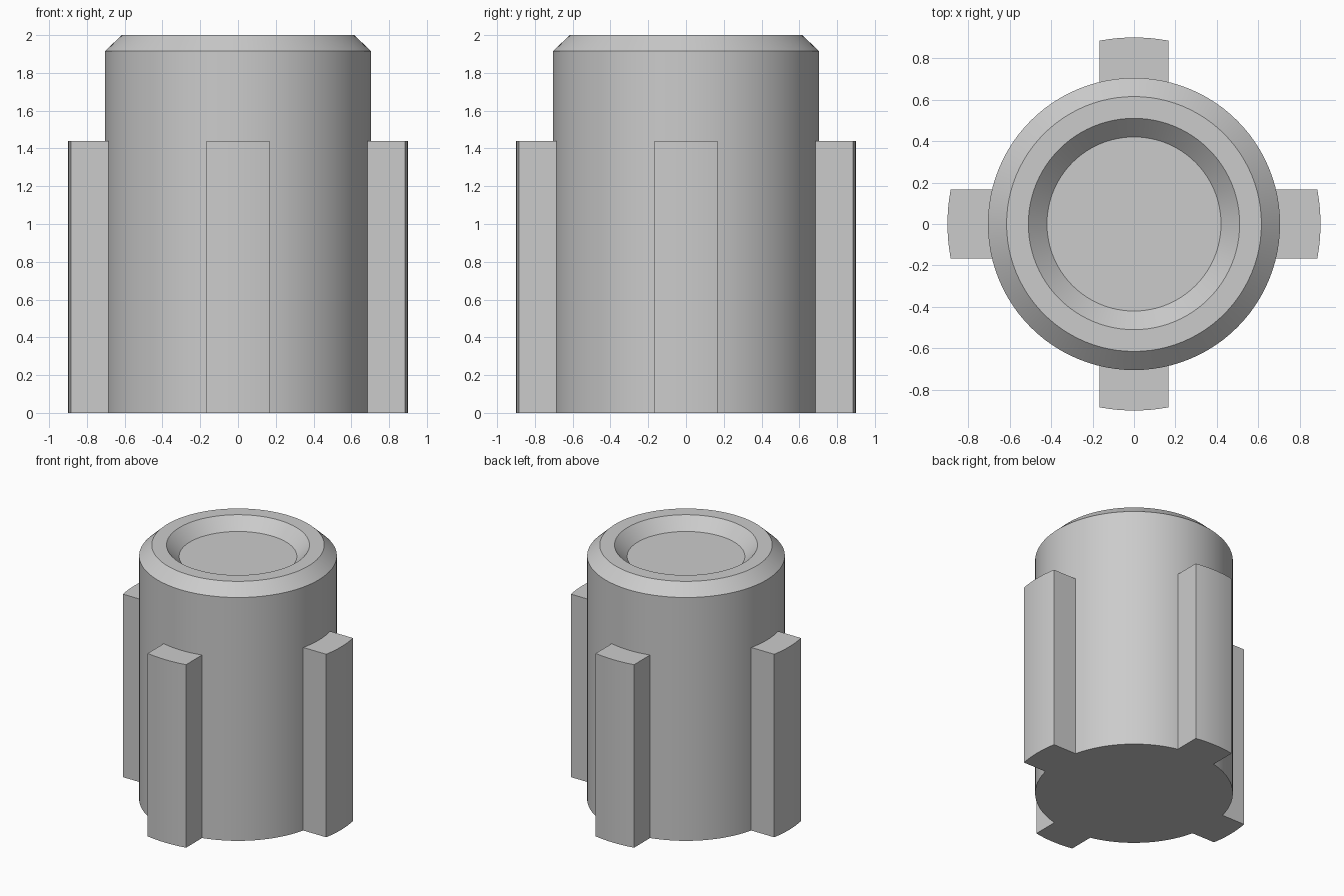
import bpy, bmesh
from math import cos, sin, pi, asin, radians

cube = bpy.data.objects.get("Cube")
if cube:
    bpy.data.objects.remove(cube, do_unlink=True)

SEGMENTS = 96
BODY_R, FIN_R = 0.705, 0.9
FIN_HALF_WIDTH, FIN_HEIGHT = 0.167, 1.44

grey = bpy.data.materials.new("plain grey")
grey.use_nodes = True
colour = (0.6, 0.6, 0.6, 1)
grey.diffuse_color = colour
grey.node_tree.nodes["Principled BSDF"].inputs["Base Color"].default_value = colour


def finish(name, bm):
    """Turn a bmesh into a grey object, smooth with sharp edges."""
    bmesh.ops.recalc_face_normals(bm, faces=bm.faces)
    mesh = bpy.data.meshes.new(name)
    bm.to_mesh(mesh)
    bm.free()
    mesh.materials.append(grey)
    obj = bpy.data.objects.new(name, mesh)
    bpy.context.collection.objects.link(obj)
    bpy.ops.object.select_all(action='DESELECT')
    obj.select_set(True)
    bpy.context.view_layer.objects.active = obj
    bpy.ops.object.shade_smooth_by_angle(angle=radians(30))
    return obj


# Round body: turned profile with chamfered rim and shallow dished top
profile = [(BODY_R, 0), (BODY_R, 1.915), (0.615, 2), (0.51, 2), (0.42, 1.91)]
bm = bmesh.new()
rings = []
for r, z in profile:
    angles = [2 * pi * i / SEGMENTS for i in range(SEGMENTS)]
    rings.append([bm.verts.new((r * cos(a), r * sin(a), z)) for a in angles])
for low, high in zip(rings, rings[1:]):
    for i in range(SEGMENTS):
        j = (i + 1) % SEGMENTS
        bm.faces.new((low[i], low[j], high[j], high[i]))
bm.faces.new(rings[0][::-1])
bm.faces.new(rings[-1])
finish("body", bm)


def arc(radius, steps=8):
    """Points across the fin width, following a circle about the axis."""
    half = asin(FIN_HALF_WIDTH / radius)
    turns = [half * (2 * i / steps - 1) for i in range(steps + 1)]
    return [(radius * cos(a), radius * sin(a)) for a in turns]


# Four upright fins with rounded outer faces
for index, side in enumerate(("left", "back", "right", "front")):
    bm = bmesh.new()
    outline = arc(FIN_R) + arc(BODY_R - 0.01)[::-1]
    base = bm.faces.new([bm.verts.new((x, y, 0)) for x, y in outline])
    extruded = bmesh.ops.extrude_face_region(bm, geom=[base], use_keep_orig=True)
    top = [v for v in extruded["geom"] if isinstance(v, bmesh.types.BMVert)]
    bmesh.ops.translate(bm, verts=top, vec=(0, 0, FIN_HEIGHT))
    fin = finish(side + "_fin", bm)
    fin.rotation_euler.z = index * pi / 2
